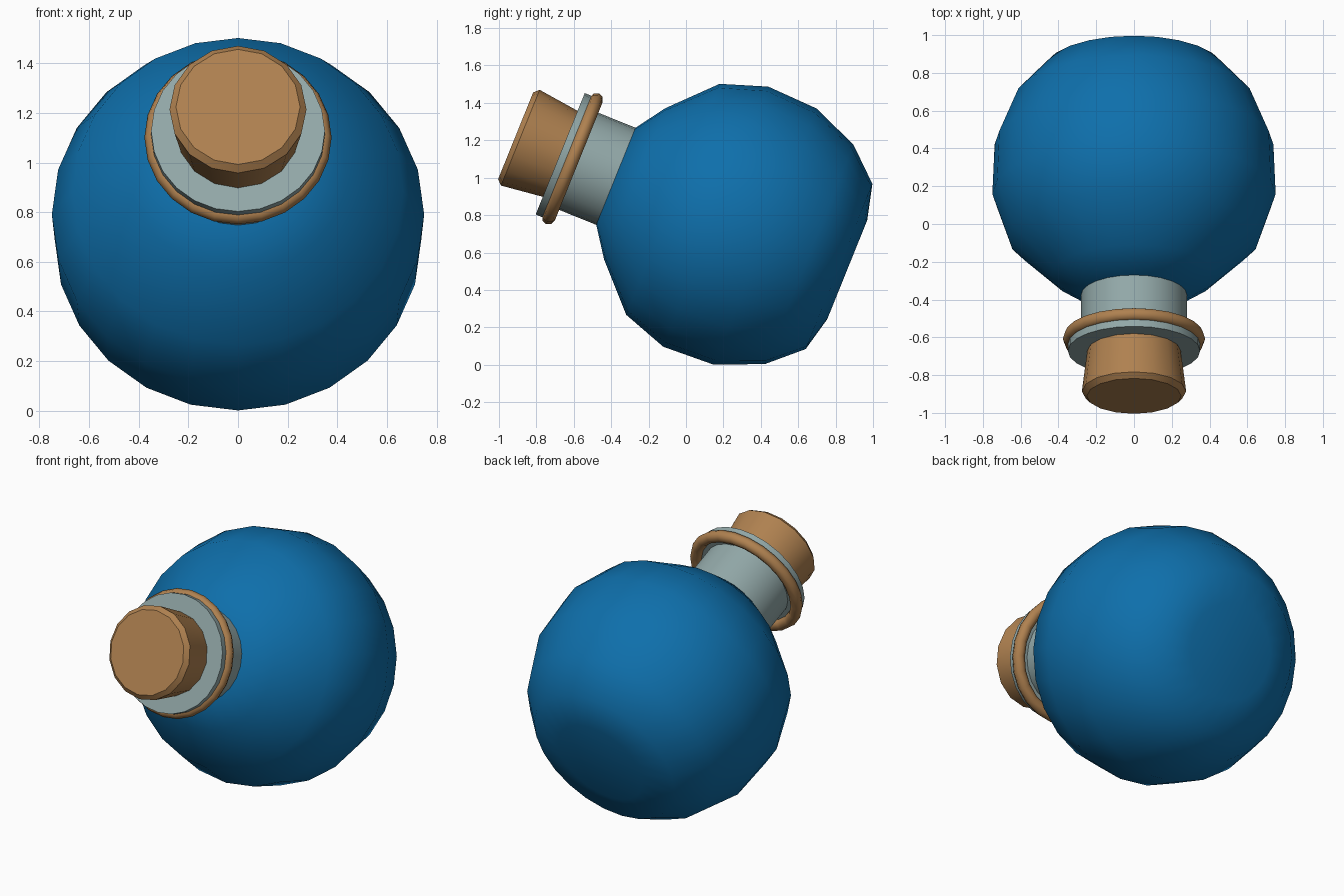
import bpy, bmesh, math
from mathutils import Matrix

if "Cube" in bpy.data.objects:
    bpy.data.objects.remove(bpy.data.objects["Cube"])

# Whole flask is tilted 68 degrees forward about the bulb centre
TILT = Matrix.Translation((0, 0.25, 0.755)) @ Matrix.Rotation(math.radians(68), 4, 'X')


def material(name, rgb):
    m = bpy.data.materials.new(name)
    m.diffuse_color = (*rgb, 1)
    m.use_nodes = True
    m.node_tree.nodes["Principled BSDF"].inputs["Base Color"].default_value = m.diffuse_color
    return m


BLUE = material("blue_liquid", (0.0045, 0.16, 0.41))
GLASS = material("pale_glass", (0.29, 0.395, 0.395))
CORK = material("cork_brown", (0.43, 0.22, 0.08))


def lathe(name, profile, sides, mat, angle, closed=False):
    """Revolve (radius, height) points about the flask axis."""
    bm = bmesh.new()
    rings = []
    for r, h in profile:
        if r == 0:
            rings.append([bm.verts.new((0, 0, h))] * sides)
        else:
            rings.append([bm.verts.new((r * math.cos(2 * math.pi * i / sides),
                                        r * math.sin(2 * math.pi * i / sides), h))
                          for i in range(sides)])
    pairs = list(zip(rings, rings[1:]))
    if closed:
        pairs.append((rings[-1], rings[0]))
    for a, b in pairs:
        for i in range(sides):
            j = (i + 1) % sides
            loop = list(dict.fromkeys((a[i], a[j], b[j], b[i])))
            bm.faces.new(loop)
    bmesh.ops.recalc_face_normals(bm, faces=bm.faces)
    me = bpy.data.meshes.new(name)
    bm.to_mesh(me)
    bm.free()
    me.transform(TILT)
    me.materials.append(mat)
    ob = bpy.data.objects.new(name, me)
    bpy.context.collection.objects.link(ob)
    bpy.ops.object.select_all(action='DESELECT')
    ob.select_set(True)
    bpy.context.view_layer.objects.active = ob
    bpy.ops.object.shade_smooth_by_angle(angle=math.radians(angle))
    return ob


# Round bulb with a flat base
lathe("bulb", [(0, -0.66), (0.285, -0.66), (0.476, -0.613), (0.633, -0.44),
               (0.738, -0.185), (0.75, 0.098), (0.666, 0.345), (0.437, 0.565),
               (0.28, 0.674), (0, 0.674)], 24, BLUE, 40)

# Neck with a flat lip
lathe("neck", [(0, 0.66), (0.28, 0.66), (0.28, 0.925), (0.35, 0.925),
               (0.35, 0.995), (0, 0.995)], 24, GLASS, 40)

# Cord ring around the lip
cord = [(0.341 + 0.036 * math.cos(math.pi * k / 4), 0.924 + 0.036 * math.sin(math.pi * k / 4))
        for k in range(8)]
lathe("cord_ring", cord, 24, CORK, 60, closed=True)

# Tapered stopper with a bevelled end
lathe("stopper", [(0, 0.98), (0.246, 0.98), (0.276, 1.225), (0.25, 1.252), (0, 1.252)],
      16, CORK, 40)
